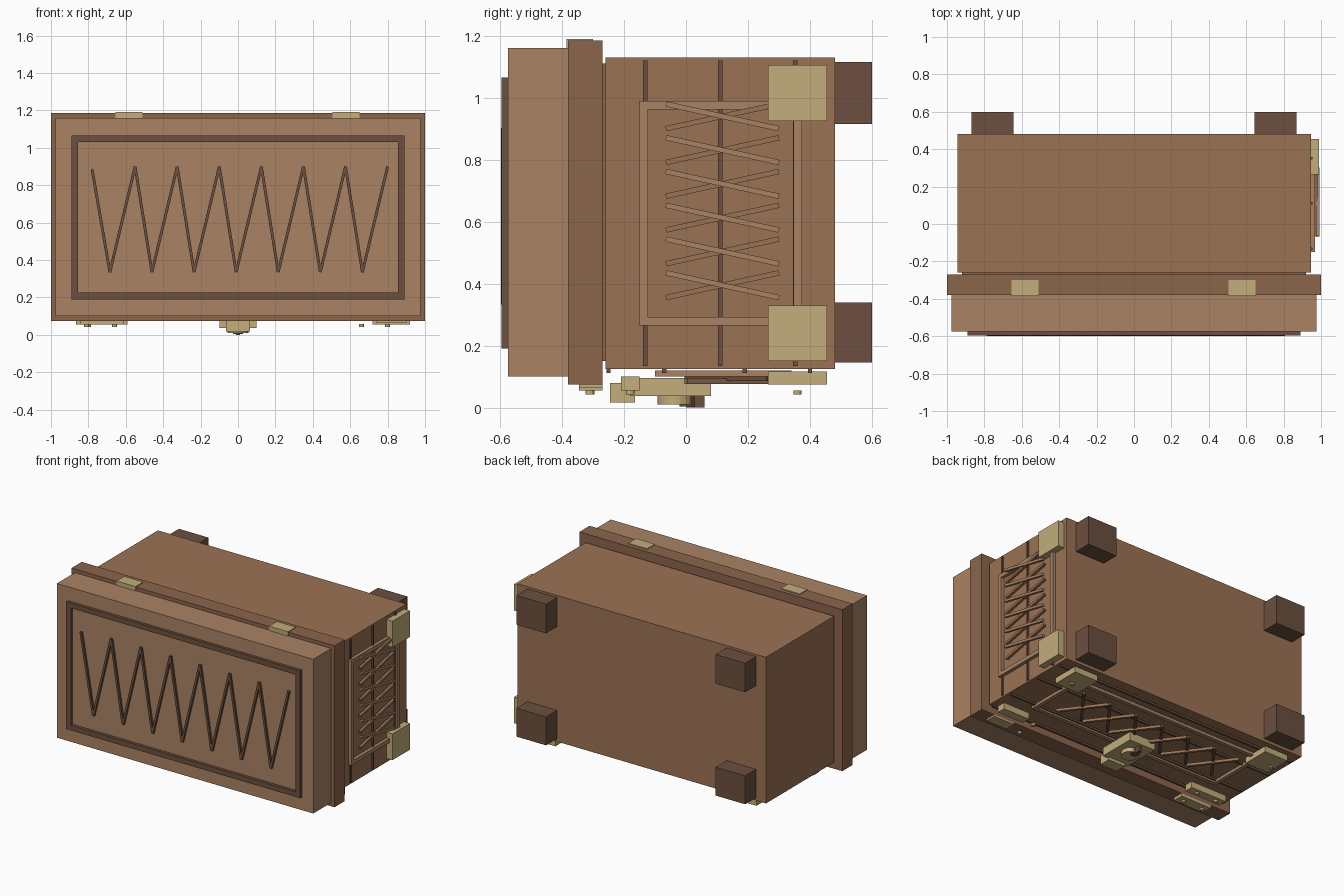
import bpy, math
from mathutils import Vector, Matrix

if "Cube" in bpy.data.objects:
    bpy.data.objects.remove(bpy.data.objects["Cube"])


def mat(name, r, g, b):
    m = bpy.data.materials.new(name)
    m.diffuse_color = (r, g, b, 1)
    m.use_nodes = True
    m.node_tree.nodes["Principled BSDF"].inputs["Base Color"].default_value = m.diffuse_color
    return m


LID = mat("lid_wood", .40, .23, .13)
WOOD = mat("body_wood", .33, .17, .09)
RIM = mat("rim_wood", .26, .13, .07)
DARK = mat("dark_wood", .15, .08, .05)
BRASS = mat("brass", .54, .42, .20)


def finish(name, m):
    o = bpy.context.object
    o.name = name
    o.data.materials.append(m)
    return o


def box(name, m, x, y, z):
    bpy.ops.mesh.primitive_cube_add(size=1)
    o = finish(name, m)
    o.data.transform(Matrix.LocRotScale(
        Vector(((x[0] + x[1]) / 2, (y[0] + y[1]) / 2, (z[0] + z[1]) / 2)), None,
        Vector((x[1] - x[0], y[1] - y[0], z[1] - z[0]))))
    return o


def bar(name, m, p, q, w):
    # square stick from p to q
    p, q = Vector(p), Vector(q)
    bpy.ops.mesh.primitive_cube_add(size=1)
    o = finish(name, m)
    d = q - p
    o.data.transform(Matrix.LocRotScale((p + q) / 2, d.to_track_quat('Z', 'Y'),
                                        Vector((w, w, d.length))))
    return o


def peg(name, m, x, y, z, r, n=12):
    bpy.ops.mesh.primitive_cylinder_add(vertices=n, radius=r, depth=z[1] - z[0],
                                        location=(x, y, (z[0] + z[1]) / 2))
    return finish(name, m)


def frame(name, m, axis, a, b, depth, w):
    # four strips around rectangle a x b, lying across the given axis
    strips = [((a[0], a[1]), (b[0], b[0] + w)), ((a[0], a[1]), (b[1] - w, b[1])),
              ((a[0], a[0] + w), (b[0] + w, b[1] - w)), ((a[1] - w, a[1]), (b[0] + w, b[1] - w))]
    for s, t in strips:
        r = [s, t]
        r.insert(axis, depth)
        box(name, m, *r)


# Chest body, lid rim and lid
box("body", WOOD, (-.945, .945), (-.26, .48), (.125, 1.13))
box("lid_rim", RIM, (-1, 1), (-.38, -.27), (.075, 1.185))
box("lid", LID, (-.975, .975), (-.575, -.38), (.10, 1.16))
box("lid_core", RIM, (-.92, .92), (-.30, -.24), (.15, 1.11))

# Lid moulding and zigzag inlay
frame("lid_frame", DARK, 1, (-.89, .89), (.19, 1.065), (-.595, -.575), .035)
pts = [(-.78, -.59, .885)]
for i in range(7):
    pts += [(-.685 + .225 * i, -.59, .335), (-.55 + .225 * i, -.59, .90)]
for p, q in zip(pts, pts[1:]):
    bar("lid_inlay", DARK, p, q, .015)

# Feet
for x in ((-.87, -.645), (.645, .87)):
    for z in ((.145, .34), (.915, 1.115)):
        box("foot", DARK, x, (.48, .6), z)

# Hinges
for x in (-.583, .578):
    box("hinge", BRASS, (x - .072, x + .072), (-.385, -.30), (1.15, 1.19))

# Right side: slats, frame, lattice, corner guards
for y in (-.132, .11, .352):
    box("side_slat", DARK, (.94, .954), (y - .007, y + .007), (.135, 1.12))
frame("side_frame", LID, 0, (-.15, .375), (.265, .99), (.945, .968), .028)
for i in range(6):
    z = .355 + .109 * i
    bar("side_lattice", WOOD, (.972, -.065, z), (.972, .30, z + .08), .017)
    bar("side_lattice", LID, (.982, -.065, z + .08), (.982, .30, z), .017)
for z in ((.15, .33), (.925, 1.105)):
    box("side_corner", BRASS, (.945, .99), (.265, .455), z)

# Underside face: slats, frame, lattice, corner guards
for y in (-.25, -.07, .19, .40):
    box("front_slat", DARK, (-.93, .93), (y - .007, y + .007), (.112, .13))
frame("front_frame", LID, 2, (-.74, .74), (-.10, .34), (.10, .12), .028)
for i in range(6):
    x = -.525 + .21 * i
    bar("front_lattice", DARK, (x - .1, 0, .095), (x + .1, .265, .095), .018)
    bar("front_lattice", WOOD, (x - .1, .265, .085), (x + .1, 0, .085), .018)
for x in ((-.855, -.675), (.675, .855)):
    box("front_corner", BRASS, x, (.265, .455), (.075, .116))
    peg("corner_stud", BRASS, .8 if x[0] > 0 else -.8, .36, (.043, .055), .013)

# Side latches with studs
for x0, x1, bottom in ((-.865, -.59, .05), (.72, .92, .058)):
    box("latch_body_plate", BRASS, (x0, x1), (-.21, -.15), (.056, .10))
    box("latch_rim_plate", BRASS, (x0 + .02, x1 - .02), (-.345, -.27), (bottom + .005, .076))
for x in (-.81, -.66, .66):
    peg("latch_stud", BRASS, x, -.31, (.043, .057), .014)
    peg("latch_stud", BRASS, x, -.18, (.043, .057), .014)

# Central lock
box("lock_plate", BRASS, (-.10, .10), (-.18, .08), (.037, .095))
box("lock_hasp", BRASS, (-.065, .065), (-.245, -.165), (.017, .08))
peg("lock_boss", BRASS, 0, -.035, (.010, .037), .057, 20)
peg("keyhole", DARK, 0, .005, (.004, .04), .026)
box("keyhole_slot", DARK, (-.012, .012), (.0, .06), (0, .04))
